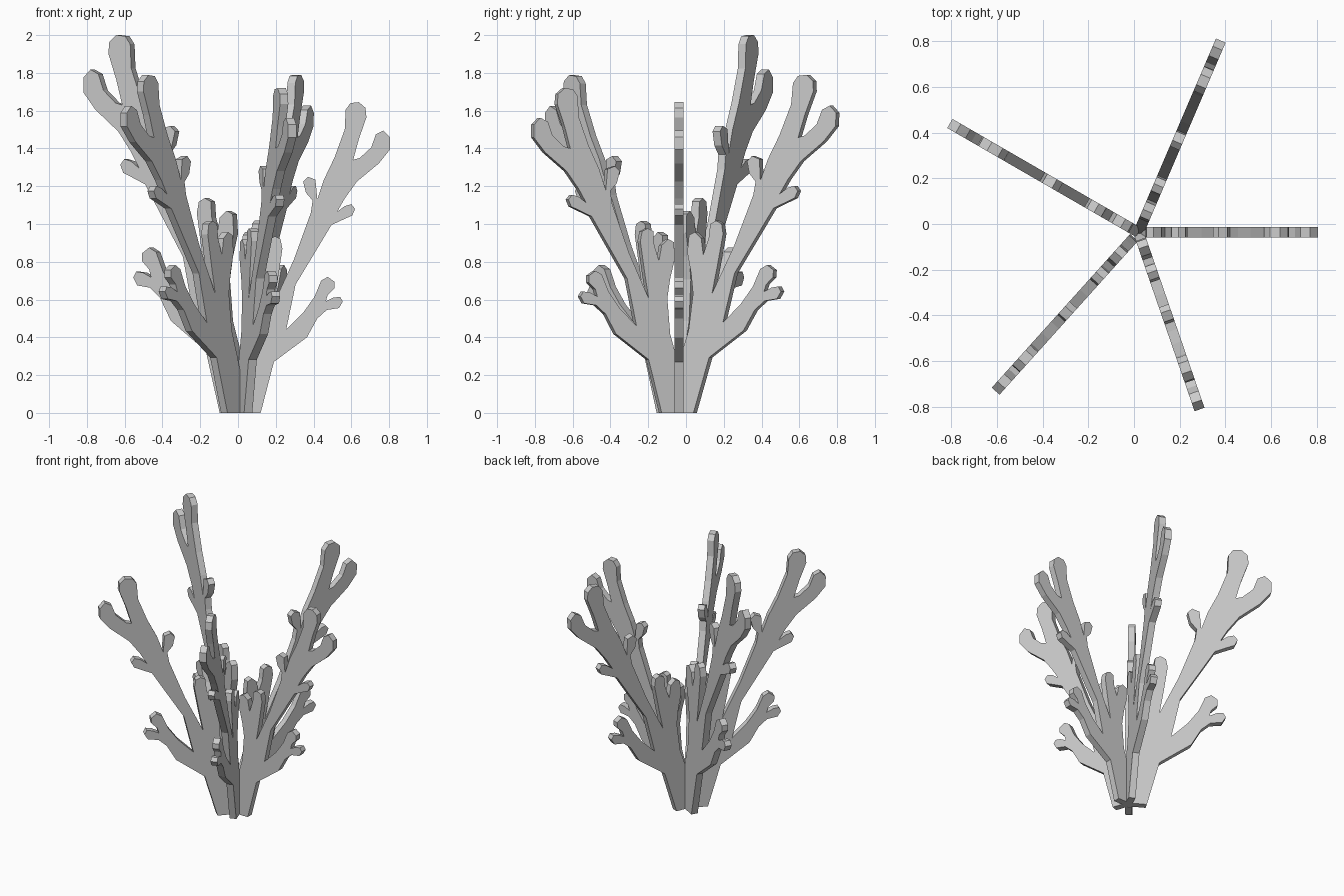
import bpy, bmesh
from math import radians, cos, sin

# Flat coral frond outline (distance from axis, height), counter-clockwise in sections
base_and_low_branch = [
    (0, 0), (.10, 0), (.17, .27), (.345, .40), (.40, .50), (.45, .545),
    (.515, .555), (.535, .59), (.52, .615), (.485, .61), (.445, .59),
    (.455, .625), (.49, .66), (.49, .695), (.455, .72), (.42, .70),
    (.385, .615), (.325, .53), (.235, .44)]
outer_trunk = [
    (.285, .68), (.40, .87), (.475, .995), (.54, 1.025), (.585, 1.045),
    (.60, 1.08), (.58, 1.105), (.545, 1.095), (.505, 1.065), (.545, 1.135),
    (.61, 1.225), (.725, 1.32), (.785, 1.395), (.785, 1.46), (.75, 1.495),
    (.71, 1.475), (.685, 1.405), (.625, 1.35), (.59, 1.34)]
top_and_inner_trunk = [
    (.62, 1.45), (.66, 1.565), (.655, 1.615), (.62, 1.645), (.575, 1.64),
    (.55, 1.605), (.545, 1.50), (.49, 1.35), (.435, 1.235), (.40, 1.13),
    (.39, 1.235), (.35, 1.25), (.325, 1.225), (.34, 1.165), (.375, 1.125),
    (.366, 1.06), (.275, .81), (.17, .58)]
inner_branch = [
    (.19, .70), (.215, .87), (.205, .92), (.175, .935), (.145, .92),
    (.14, .85), (.115, .77), (.10, .85), (.065, .88), (.035, .865),
    (.03, .78), (.055, .68), (.07, .58), (.055, .40), (.02, .28), (0, .2)]
outline = base_and_low_branch + outer_trunk + top_and_inner_trunk + inner_branch

CENTRE = (.02, -.037)
THICK = .046


def frond(name, angle, size, shift, lean):
    """Extrude the outline into a plate standing radially at the given angle."""
    a = radians(angle)
    half = THICK / 2
    bm = bmesh.new()

    def place(u, z, t):
        r = u * size + shift + lean * z * size
        return (CENTRE[0] + r * cos(a) - t * sin(a),
                CENTRE[1] + r * sin(a) + t * cos(a), z * size)

    face = bm.faces.new([bm.verts.new(place(u, z, -half)) for u, z in outline])
    ext = bmesh.ops.extrude_face_region(bm, geom=[face], use_keep_orig=True)
    new = [v for v in ext["geom"] if isinstance(v, bmesh.types.BMVert)]
    bmesh.ops.translate(bm, verts=new, vec=(-2 * half * sin(a), 2 * half * cos(a), 0))
    bmesh.ops.triangulate(bm, faces=[f for f in bm.faces if len(f.verts) > 4])
    bmesh.ops.recalc_face_normals(bm, faces=bm.faces[:])
    mesh = bpy.data.meshes.new(name)
    bm.to_mesh(mesh)
    bm.free()
    bpy.context.collection.objects.link(bpy.data.objects.new(name, mesh))


# Five fronds: angle, size, radial shift, outward lean
frond("frond_right", 0, 1.0, 0, 0)
frond("frond_back_right", 66.8, 1.088, -.016, .048)
frond("frond_back_left", 150, 1.216, 0, 0)
frond("frond_front_left", 228, 1.087, .03, .033)
frond("frond_front_right", 289, 1.045, 0, 0)
